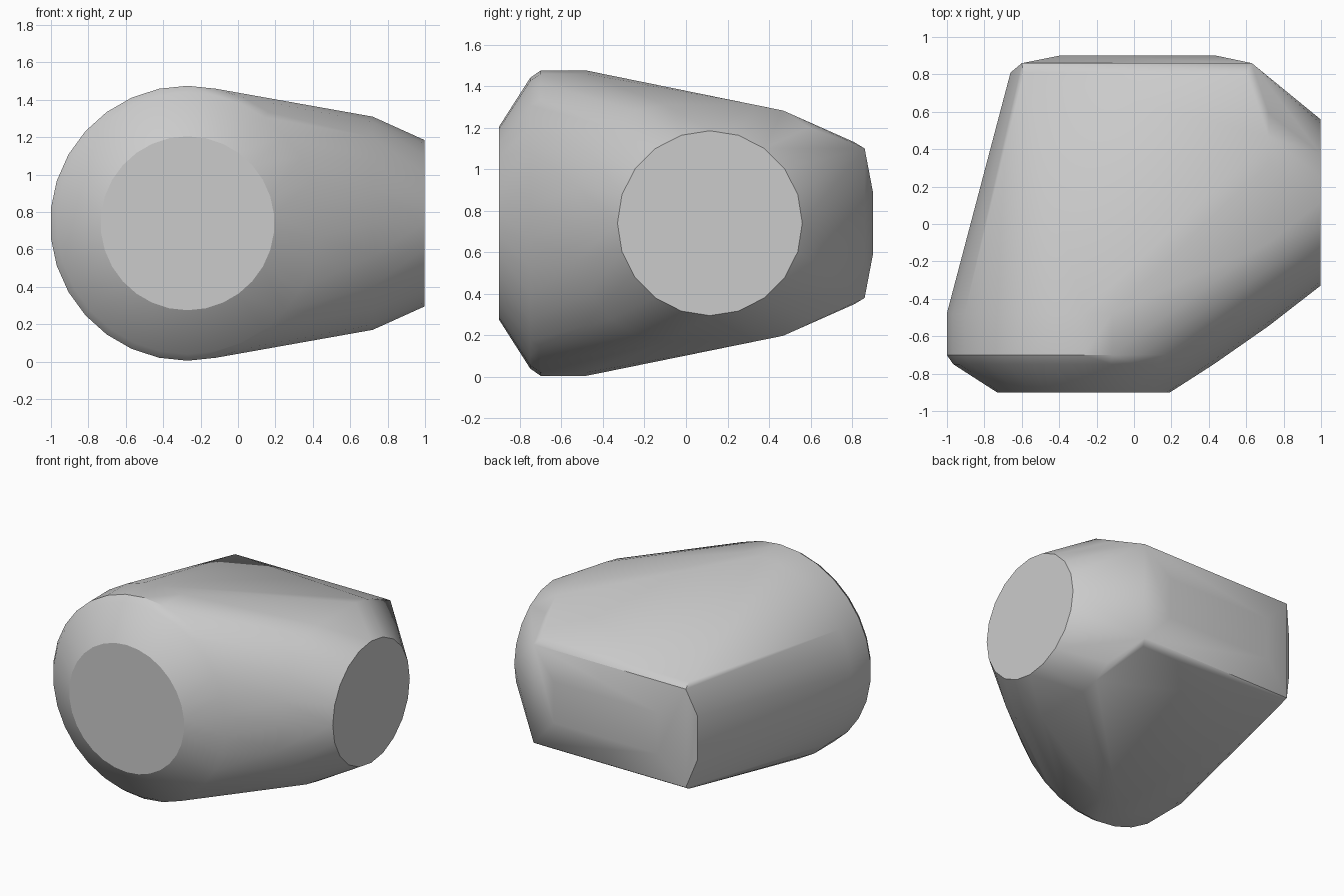
import bpy, bmesh, math
from mathutils import Vector

cube = bpy.data.objects.get("Cube")
if cube:
    bpy.data.objects.remove(cube, do_unlink=True)

MID = 0.74  # height of the horizontal symmetry plane

grey = bpy.data.materials.new("plain_grey")
grey.use_nodes = True
grey.diffuse_color = (0.6, 0.6, 0.6, 1)
grey.node_tree.nodes["Principled BSDF"].inputs["Base Color"].default_value = grey.diffuse_color


def circle(n, rx, rz):
    """Points of an ellipse, starting at its top."""
    for i in range(n):
        a = 2 * math.pi * i / n
        yield rx * math.sin(a), rz * math.cos(a)


bm = bmesh.new()


def front_ring(y, r):
    for u, w in circle(30, r, r):
        bm.verts.new((-0.27 + u, y, MID + w))


def side_ring(x, ry, rz, n, stretch=0):
    for u, w in circle(n, ry, rz):
        for s in (-stretch, stretch) if abs(u) < 0.001 and stretch else (math.copysign(stretch, u),):
            bm.verts.new((x, 0.115 + u + s, MID + w))


def back_rect(y, x0, x1, half_z):
    for x in (x0, x1):
        for z in (MID - half_z, MID + half_z):
            bm.verts.new((x, y, z))


# Front barrel: flat disc, rounded shoulder and straight drum
for y, r in ((-0.9, 0.465), (-0.75, 0.70), (-0.7, 0.735), (-0.48, 0.735)):
    front_ring(y, r)

# Side port: flat disc and a wider, stretched collar behind it
side_ring(0.997, 0.445, 0.445, 20)
side_ring(0.72, 0.445, 0.57, 20, 0.215)

# Back block: small plate, bevel and edges
back_rect(0.9, -0.4, 0.44, 0.15)
back_rect(0.86, -0.6, 0.63, 0.36)
back_rect(0.81, -0.59, 0.6, 0.39)
back_rect(0.81, -0.66, 0.66, 0.16)

# Wrap everything in one convex shell
res = bmesh.ops.convex_hull(bm, input=bm.verts[:], use_existing_faces=False)
inner = {v for v in res["geom_interior"] + res["geom_unused"]
         if isinstance(v, bmesh.types.BMVert)}
bmesh.ops.delete(bm, geom=list(inner), context='VERTS')
bmesh.ops.dissolve_limit(bm, angle_limit=math.radians(0.5),
                         verts=bm.verts[:], edges=bm.edges[:])
bmesh.ops.recalc_face_normals(bm, faces=bm.faces[:])

# Keep the two round caps crisp
for f in bm.faces:
    if f.normal.dot(Vector((0, -1, 0))) > 0.99 or f.normal.x > 0.99:
        for e in f.edges:
            e.smooth = False

mesh = bpy.data.meshes.new("rounded_shell")
bm.to_mesh(mesh)
bm.free()
mesh.materials.append(grey)
shell = bpy.data.objects.new("rounded_shell", mesh)
bpy.context.collection.objects.link(shell)

bpy.ops.object.select_all(action='DESELECT')
shell.select_set(True)
bpy.context.view_layer.objects.active = shell
bpy.ops.object.shade_smooth_by_angle(angle=math.radians(30), keep_sharp_edges=True)
